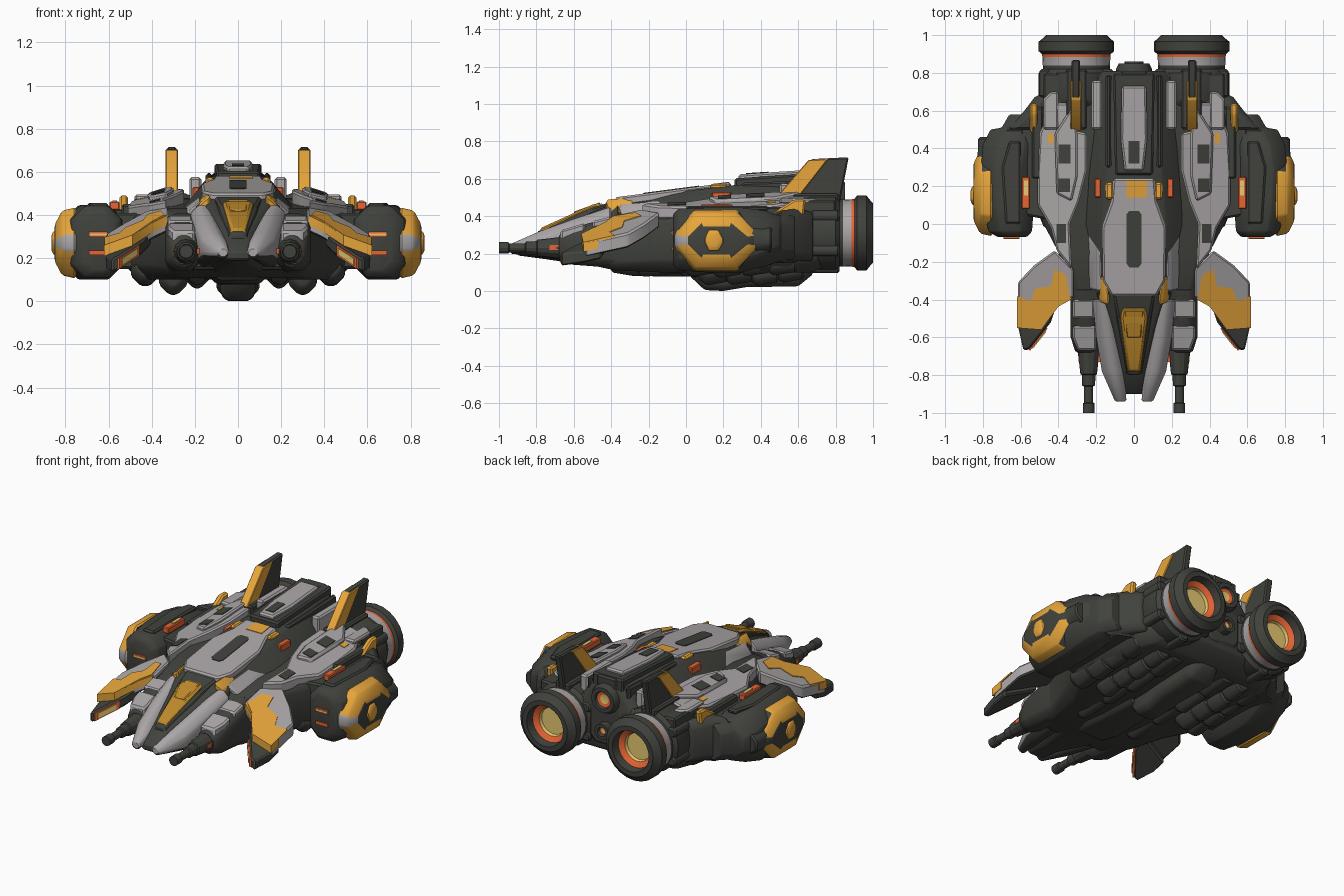
import bpy, bmesh, math, random
from mathutils import Matrix

if "Cube" in bpy.data.objects:
    bpy.data.objects.remove(bpy.data.objects["Cube"])

random.seed(4)


def material(name, rgb):
    m = bpy.data.materials.new(name)
    m.diffuse_color = (*rgb, 1)
    m.use_nodes = True
    m.node_tree.nodes["Principled BSDF"].inputs["Base Color"].default_value = m.diffuse_color
    return m


DARK = material("dark hull grey", (0.052, 0.055, 0.046))
LIGHT = material("light armour grey", (0.41, 0.385, 0.39))
YEL = material("amber yellow paint", (0.82, 0.39, 0.045))
GLASS = material("canopy amber", (0.53, 0.26, 0.025))
RED = material("glow orange red", (0.92, 0.15, 0.04))
PALE = material("glow pale yellow", (0.95, 0.70, 0.20))


def finish(name, bm, mats, rule=None, mirror=False, bevel=0.01):
    bmesh.ops.recalc_face_normals(bm, faces=bm.faces)
    if bevel:
        edges = [e for e in bm.edges if len(e.link_faces) == 2 and e.calc_face_angle(0) > 0.4]
        bmesh.ops.bevel(bm, geom=edges, offset=bevel, segments=1, affect='EDGES', clamp_overlap=True)
    if mirror:
        d = bmesh.ops.duplicate(bm, geom=bm.verts[:] + bm.edges[:] + bm.faces[:])["geom"]
        vs = [g for g in d if isinstance(g, bmesh.types.BMVert)]
        bmesh.ops.transform(bm, matrix=Matrix.Scale(-1, 4, (1, 0, 0)), verts=vs)
        bmesh.ops.recalc_face_normals(bm, faces=bm.faces)
    if rule:
        for f in bm.faces:
            f.material_index = rule(f.calc_center_median(), f.normal)
    me = bpy.data.meshes.new(name)
    bm.to_mesh(me)
    bm.free()
    for m in mats:
        me.materials.append(m)
    ob = bpy.data.objects.new(name, me)
    bpy.context.collection.objects.link(ob)
    bpy.ops.object.select_all(action='DESELECT')
    ob.select_set(True)
    bpy.context.view_layer.objects.active = ob
    bpy.ops.object.shade_smooth_by_angle(angle=0.5)
    return ob


def loft(name, rings, *mats, rule=None, mirror=False, bevel=0.01):
    """Closed solid through rings that have equal point counts."""
    bm = bmesh.new()
    R = [[bm.verts.new(p) for p in r] for r in rings]
    n = len(R[0])
    for a, b in zip(R, R[1:]):
        for i in range(n):
            bm.faces.new((a[i], a[(i + 1) % n], b[(i + 1) % n], b[i]))
    bm.faces.new(R[0])
    bm.faces.new(R[-1])
    return finish(name, bm, mats, rule, mirror, bevel)


def octo(y, x0, x1, z0, z1, c=0.04):
    c = min(c, (x1 - x0) * .35, (z1 - z0) * .35)
    return [(x0 + c, y, z0), (x1 - c, y, z0), (x1, y, z0 + c), (x1, y, z1 - c),
            (x1 - c, y, z1), (x0 + c, y, z1), (x0, y, z1 - c), (x0, y, z0 + c)]


def trap(y, wb, wt, z0, z1):
    return [(-wb, y, z0), (wb, y, z0), (wt, y, z1), (-wt, y, z1)]


def plate(name, outline, zf, thick, *mats, **kw):
    """Top-view outline laid on the height function zf."""
    return loft(name, [[(x, y, zf(x, y) - t) for x, y in outline] for t in (thick, 0)], *mats, **kw)


def box(x0, x1, y0, y1):
    return [(x0, y0), (x1, y0), (x1, y1), (x0, y1)]


def side(name, profile, x0, x1, *mats, **kw):
    return loft(name, [[(x, y, z) for y, z in profile] for x in (x0, x1)], *mats, **kw)


def lathe(name, x, z, prof, mats, n=20, mirror=True):
    """Turned part along y; each profile point is (y, radius, material of the segment after it)."""
    bm = bmesh.new()
    R = [[bm.verts.new((x + r * math.cos(2 * math.pi * i / n), y, z + r * math.sin(2 * math.pi * i / n)))
          for i in range(n)] for y, r, _ in prof]
    for k in range(len(R) - 1):
        for i in range(n):
            j = (i + 1) % n
            bm.faces.new((R[k][i], R[k][j], R[k + 1][j], R[k + 1][i])).material_index = prof[k][2]
    bm.faces.new(R[0]).material_index = prof[0][2]
    bm.faces.new(R[-1]).material_index = prof[-1][2]
    return finish(name, bm, mats, None, mirror, 0)


def shoulder(x, y):
    return 0.475 + 0.05 * y - 0.25 * (x - 0.35)


def ridge(x, y):
    return shoulder(x, y) + .02


def spine(x, y):
    return 0.55 + 0.13 * y


def tail(x, y):
    return 0.605 + 0.065 * y


# Main hull and raised spine
loft("main_hull", [octo(-.56, -.3, .3, .15, .3), octo(-.38, -.33, .33, .11, .4), octo(-.15, -.4, .4, .1, .43, .06),
                   octo(.08, -.52, .52, .1, .44, .06), octo(.55, -.52, .52, .1, .47, .06),
                   octo(.68, -.47, .47, .1, .48, .06), octo(.8, -.4, .4, .16, .47, .06)], DARK)
loft("spine_base", [trap(-.39, .28, .13, .3, .47), trap(0, .32, .17, .36, .535), trap(.25, .28, .15, .4, .565),
                    trap(.77, .24, .11, .4, .6), trap(.81, .2, .09, .4, .56)], DARK)
plate("spine_armour", [(-.12, -.38), (.12, -.38), (.165, -.3), (.17, -.02), (.12, .12), (.11, .24),
                       (-.11, .24), (-.12, .12), (-.17, -.02), (-.165, -.3)], spine, .05, LIGHT)
plate("spine_flank", [(.17, -.36), (.24, -.34), (.25, -.02), (.18, .1), (.175, -.02)],
      lambda x, y: .50 + .1 * y - .9 * (x - .175), .04, LIGHT, mirror=True)
plate("tail_spine_base", [(-.1, .26), (.1, .26), (.11, .8), (-.11, .8)], lambda x, y: tail(x, y) - .02, .12, DARK)
plate("tail_spine", [(-.05, .28), (.05, .28), (.07, .45), (.065, .73), (-.065, .73), (-.07, .45)], tail, .05, LIGHT)
plate("tail_cap", box(-.07, .07, .74, .81), lambda x, y: .635, .15, DARK)
plate("tail_side_panel", box(.17, .225, .5, .76), lambda x, y: .575, .12, LIGHT, mirror=True)
plate("tail_rib", box(.12, .15, .3, .79), lambda x, y: .57 + .03 * y, .1, DARK, mirror=True)

# Shoulder armour
plate("shoulder_armour", [(.33, -.24), (.41, -.14), (.44, -.02), (.51, .1), (.51, .3), (.5, .48), (.43, .64),
                          (.34, .64), (.34, .5), (.25, .48), (.25, .28), (.29, .12), (.34, .0)],
      shoulder, .07, LIGHT, mirror=True)
plate("shoulder_ridge", [(.33, .12), (.41, .16), (.42, .48), (.33, .62), (.3, .48), (.3, .25)],
      ridge, .05, LIGHT, mirror=True)
plate("shoulder_edge", box(.48, .54, .24, .62), lambda x, y: .45, .2, DARK, mirror=True)
plate("rear_block", box(.36, .48, .56, .8), lambda x, y: .485, .2, DARK, mirror=True)
plate("rear_plate", [(.4, .5), (.48, .5), (.48, .66), (.44, .7), (.4, .7)], lambda x, y: .495, .03, LIGHT, mirror=True)

# Recess panels and painted plates on the top
for nm, pts, zf, m, mir in [
    ("spine_vent", [(-.04, -.21), (-.025, -.23), (.025, -.23), (.04, -.21), (.04, .05), (.025, .07), (-.025, .07), (-.04, .05)], spine, DARK, False),
    ("tail_vent", box(-.028, .028, .32, .44), tail, DARK, False),
    ("spine_marking", box(-.04, .07, .14, .23), spine, YEL, False),
    ("shoulder_vent", box(.335, .4, .32, .42), ridge, DARK, True),
    ("shoulder_slot", box(.34, .4, .17, .24), ridge, DARK, True),
    ("shoulder_marking", box(.425, .455, .43, .48), shoulder, YEL, True),
    ("shoulder_lower_vent", box(.36, .41, -.1, .0), shoulder, DARK, True),
]:
    plate(nm, pts, lambda x, y, f=zf: f(x, y) + .004, .008, m, mirror=mir, bevel=0)
plate("spine_light", box(.175, .21, .14, .24), lambda x, y: .53, .05, RED, mirror=True, bevel=.005)
plate("spine_side_marking", box(.11, .15, .13, .22), lambda x, y: .573, .03, YEL, mirror=True)

# Nose, cockpit and canopy
loft("nose_core", [octo(-.9, -.06, .06, .19, .23), octo(-.75, -.09, .09, .17, .32),
                   octo(-.55, -.14, .14, .14, .4), octo(-.36, -.2, .2, .12, .48)], DARK)
loft("nose_armour", [octo(-.94, .04, .1, .2, .25, .02), octo(-.78, .05, .17, .18, .32),
                     octo(-.6, .08, .2, .16, .385), octo(-.4, .11, .22, .15, .45)], LIGHT, DARK, mirror=True,
     rule=lambda c, n: 1 if n.z < -.4 else 0)
loft("canopy_frame", [trap(-.8, .06, .03, .25, .315), trap(-.5, .13, .085, .3, .445),
                      trap(-.36, .15, .11, .3, .49)], DARK)
loft("canopy", [trap(-.78, .05, .03, .27, .335), trap(-.5, .1, .068, .3, .462), trap(-.44, .1, .06, .3, .468)], GLASS)
loft("canopy_ridge", [trap(-.6, .045, .035, .38, .424), trap(-.46, .06, .05, .4, .474)], GLASS, bevel=.004)
plate("cockpit_marking", [(.13, -.43), (.185, -.41), (.18, -.28), (.14, -.28)],
      lambda x, y: .56 + .13 * y - .9 * (x - .12), .08, YEL, mirror=True)

# Cheek housings and guns
loft("gun_housing", [octo(-.68, .19, .31, .16, .3), octo(-.6, .18, .335, .14, .34),
                     octo(-.34, .18, .335, .12, .41)], DARK, mirror=True)
plate("gun_cover", [(.2, -.67), (.3, -.67), (.325, -.6), (.325, -.54), (.2, -.54)],
      lambda x, y: .345 + .3 * (y + .6), .06, LIGHT, mirror=True)
plate("gun_rear_cover", box(.21, .325, -.5, -.4), lambda x, y: .385 + .25 * (y + .45), .04, LIGHT, mirror=True)
plate("cheek_light", box(.125, .155, -.74, -.7), lambda x, y: .255, .03, RED, mirror=True, bevel=0)
side("cheek_side_light", [(-.73, .22), (-.68, .22), (-.68, .245), (-.73, .245)], .16, .295, RED, mirror=True, bevel=0)
lathe("gun", .24, .23, [(-1, .02, 0), (-1, .031, 0), (-.95, .031, 0), (-.945, .024, 0), (-.86, .024, 0),
                        (-.855, .034, 0), (-.8, .036, 0), (-.795, .044, 0), (-.74, .05, 0), (-.66, .06, 0)], [DARK], 12)


# Forward drooping winglets
def wing(x, y):
    return .42 - .38 * (x - .33) + .22 * (y + .3)


plate("winglet", [(.32, -.24), (.42, -.14), (.53, -.22), (.615, -.31), (.615, -.54), (.49, -.55), (.4, -.43), (.32, -.39)],
      wing, .08, LIGHT, DARK, mirror=True, rule=lambda c, n: 1 if n.z < -.4 else 0)
plate("winglet_paint", [(.34, -.39), (.36, -.27), (.42, -.24), (.44, -.33), (.52, -.34), (.55, -.41), (.618, -.38),
                        (.62, -.55), (.49, -.56), (.4, -.43)],
      lambda x, y: wing(x, y) + .005, .01, YEL, mirror=True, bevel=0)
plate("winglet_front_edge", [(.33, -.398), (.4, -.437), (.49, -.557), (.62, -.548), (.62, -.47), (.48, -.5), (.33, -.35)],
      lambda x, y: wing(x, y) - .001, .045, YEL, mirror=True, bevel=0)
plate("winglet_tip", [(.4, -.4), (.61, -.45), (.612, -.55), (.585, -.67), (.555, -.665), (.44, -.52)],
      lambda x, y: wing(x, y) - .045, .065, DARK, mirror=True)
# Winglet lamp: red bezel round a pale core on the front edge of the tip
for nm, m, o, d, t, a, b in (("winglet_lamp", RED, .006, .055, .05, 0, 1), ("winglet_lamp_core", PALE, .011, .064, .032, .12, .88)):
    p = [(.462 + .093 * k, -.55 - .117 * k) for k in (a, b)]
    plate(nm, [(x - o * .78, y - o * .62) for x, y in p] + [(x + .02, y + .016) for x, y in p[::-1]],
          lambda x, y, d=d: wing(x, y) - d, t, m, mirror=True, bevel=0)

# Side pods
loft("side_pod", [octo(-.07, .57, .72, .14, .41, .05), octo(-.04, .54, .77, .11, .44, .06),
                  octo(.1, .53, .8, .1, .445, .07), octo(.3, .53, .81, .1, .445, .07),
                  octo(.42, .5, .8, .13, .43, .08), octo(.5, .5, .76, .16, .4, .08),
                  octo(.51, .49, .7, .16, .41, .05), octo(.58, .48, .66, .17, .4, .05)], DARK, mirror=True, bevel=.015)


def hexa(x, hy, hz, cy=.17, cz=.27):
    return [(x, cy + hy * a, cz + hz * b) for a, b in
            ((-1, -.2), (-.55, -1), (.45, -1), (1, -.2), (1, .2), (.45, 1), (-.55, 1), (-1, .2))]


def pod_paint(c, n):
    if abs(c.z - .27) > .065:
        return 1 if -.03 < c.y < .33 else 0
    return 2 if c.y < .0 else 0


loft("pod_fairing", [hexa(.75, .235, .165), hexa(.815, .22, .15), hexa(.85, .15, .085)], DARK, YEL, LIGHT, mirror=True, rule=pod_paint)
loft("pod_boss", [hexa(.83, .05, .055, .15), hexa(.855, .05, .055, .15), hexa(.865, .03, .035, .15)], YEL, mirror=True, bevel=.005)
loft("pod_rear_block", [octo(.28, .66, .83, .19, .36), octo(.46, .66, .825, .21, .34)], DARK, mirror=True)
plate("pod_top_plate", [(.6, .0), (.68, .0), (.7, .3), (.66, .44), (.6, .44)], lambda x, y: .455, .03, DARK, mirror=True)
plate("pod_light", box(.55, .595, .08, .25), lambda x, y: .462, .04, RED, mirror=True, bevel=.005)
plate("pod_light_core", box(.562, .582, .15, .23), lambda x, y: .466, .01, PALE, mirror=True, bevel=0)
for k, (m, z, h) in enumerate(((RED, .31, .013), (PALE, .31, .005), (RED, .225, .01))):
    side("pod_front_light_%d" % k, [(-.077 - k % 2 * .003, z - h), (-.05, z - h), (-.05, z + h), (-.077 - k % 2 * .003, z + h)],
         .605, .69, m, mirror=True, bevel=0)
plate("pod_link", [(.44, .02), (.6, .05), (.6, .55), (.44, .62)], lambda x, y: .41, .26, DARK, mirror=True)
side("stub_fin", [(.47, .42), (.58, .49), (.64, .49), (.63, .4)], .51, .55, YEL, mirror=True)
loft("hull_flank_block", [octo(.5, .46, .68, .15, .43), octo(.6, .46, .58, .16, .44),
                          octo(.68, .42, .52, .16, .42)], DARK, mirror=True)

# Tail fins with painted leading half
side("tail_fin", [(.5, .46), (.67, .705), (.87, .715), (.82, .46)], .285, .33, DARK, mirror=True, bevel=.008)
side("tail_fin_paint", [(.49, .51), (.655, .7), (.76, .705), (.6, .5)], .279, .336, YEL, mirror=True, bevel=.004)
plate("fin_root", box(.25, .36, .5, .82), lambda x, y: .52, .12, DARK, mirror=True)

# Engines
lathe("main_engine", .305, .31, [(.56, .13, 0), (.64, .19, 0), (.66, .2, 0), (.8, .2, 0), (.82, .178, 0), (.84, .178, 1),
                                 (.885, .18, 2), (.9, .182, 0), (.915, .2, 0), (.965, .2, 0), (.985, .175, 0), (1, .16, 0),
                                 (1, .13, 0), (.95, .122, 2), (.93, .09, 3), (.91, .085, 3)], [DARK, LIGHT, RED, PALE], 24)
for k in range(6):
    a = math.radians(60 * k + 30)
    cx, cz = .305 + .185 * math.cos(a), .31 + .185 * math.sin(a)
    loft("engine_clamp_%d" % k, [octo(y, cx - .035, cx + .035, cz - .03, cz + .03, .015) for y in (.67, .82)], DARK, mirror=True)
lathe("centre_engine", 0, .5, [(.7, .09, 0), (.82, .095, 0), (.85, .08, 0), (.85, .055, 0), (.835, .05, 2), (.83, .03, 3),
                               (.828, .02, 3)], [DARK, LIGHT, RED, PALE], 16, False)
lathe("small_thruster", 0, .3, [(.75, .05, 0), (.86, .05, 0), (.86, .03, 0), (.84, .025, 2), (.838, .015, 3)],
      [DARK, LIGHT, RED, PALE], 12, False)
loft("engine_bridge", [octo(.7, -.14, .14, .14, .55), octo(.81, -.12, .12, .2, .5)], DARK)

# Belly keel, ridges and overlapping armour blocks
loft("keel", [octo(.02, -.06, .06, .08, .2), octo(.1, -.08, .08, .005, .2, .03), octo(.2, -.08, .08, 0, .2, .03),
              octo(.32, -.09, .09, .02, .2, .03), octo(.6, -.1, .1, .025, .2, .03), octo(.68, -.08, .08, .09, .2)], DARK)
for x, z, y0, y1 in ((.19, .05, -.28, .6), (.3, .025, .06, .6), (.43, .065, -.02, .56)):
    n = 4
    for k in range(n):
        a = y0 + (y1 - y0) * k / n
        b = a + (y1 - y0) / n + .03
        w, d = random.uniform(.05, .07), random.uniform(0, .02)
        zz = z + d if a > .04 else max(z, .075)
        loft("belly_block_%d_%d" % (x * 100, k), [octo(a, x - w * .7, x + w * .7, zz + .04, .2, .045),
             octo(a + .05, x - w, x + w, zz, .2, .045), octo(b, x - w, x + w, zz + .02, .2, .045)], DARK, mirror=True)
loft("forward_belly", [octo(-.4, -.12, .12, .1, .2), octo(-.28, -.14, .14, .08, .2), octo(.1, -.12, .12, .075, .2)], DARK)
